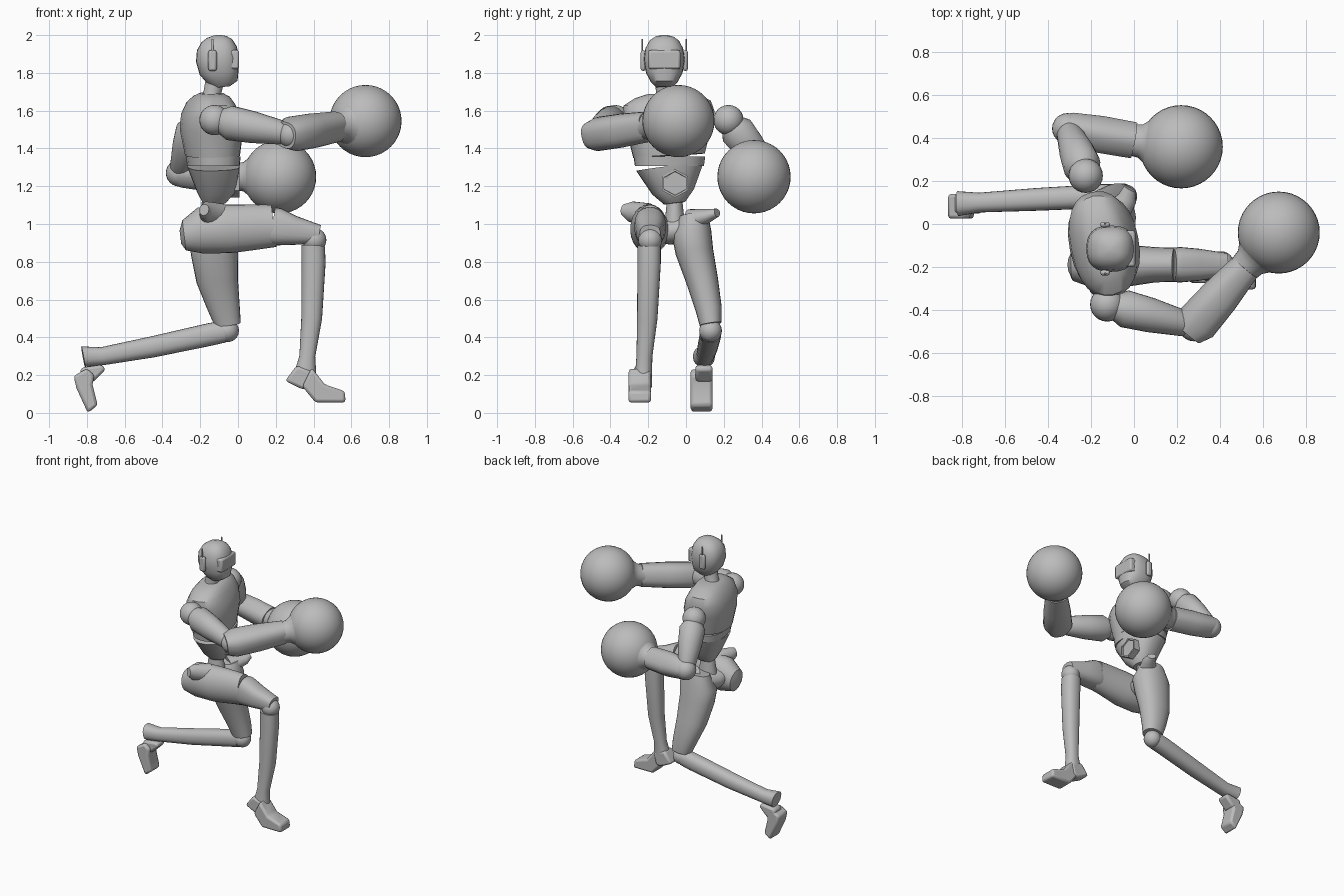
import bpy, bmesh, math
from mathutils import Vector, Matrix

if "Cube" in bpy.data.objects:
    bpy.data.objects.remove(bpy.data.objects["Cube"])

grey = bpy.data.materials.new("plain_grey")
grey.use_nodes = True
GREY = (0.5, 0.5, 0.5, 1)
grey.diffuse_color = GREY
grey.node_tree.nodes["Principled BSDF"].inputs["Base Color"].default_value = GREY


def finish(name, bm, angle=35, bevel=0):
    bmesh.ops.recalc_face_normals(bm, faces=bm.faces[:])
    me = bpy.data.meshes.new(name)
    bm.to_mesh(me)
    bm.free()
    ob = bpy.data.objects.new(name, me)
    bpy.context.collection.objects.link(ob)
    me.materials.append(grey)
    if bevel:
        mod = ob.modifiers.new("bevel", "BEVEL")
        mod.width, mod.segments = bevel, 2
    bpy.ops.object.select_all(action="DESELECT")
    ob.select_set(True)
    bpy.context.view_layer.objects.active = ob
    bpy.ops.object.shade_smooth_by_angle(angle=math.radians(angle))
    return ob


def loft(name, rings, side, power=2.0, n=24, angle=35):
    """Skin rings (centre, half size along side, other half size)."""
    t = (Vector(rings[-1][0]) - Vector(rings[0][0])).normalized()
    v = t.cross(Vector(side)).normalized()
    u = v.cross(t)
    bm = bmesh.new()
    loops = []
    for c, a, b in rings:
        loop = []
        for i in range(n):
            ang = math.tau * i / n
            p, q = math.cos(ang), math.sin(ang)
            p = math.copysign(abs(p) ** (2 / power), p)
            q = math.copysign(abs(q) ** (2 / power), q)
            loop.append(bm.verts.new(Vector(c) + u * (a * p) + v * (b * q)))
        loops.append(loop)
    for lo, hi in zip(loops, loops[1:]):
        for i in range(n):
            j = (i + 1) % n
            bm.faces.new((lo[i], lo[j], hi[j], hi[i]))
    bm.faces.new(loops[0])
    bm.faces.new(loops[-1])
    return finish(name, bm, angle)


def ball(name, c, r, seg=24):
    bm = bmesh.new()
    bmesh.ops.create_uvsphere(bm, u_segments=seg, v_segments=seg // 2, radius=r,
                              matrix=Matrix.Translation(c))
    finish(name, bm)


def box(name, c, size, bevel):
    bm = bmesh.new()
    bmesh.ops.create_cube(bm, size=1, matrix=Matrix.LocRotScale(c, None, Vector(size)))
    finish(name, bm, bevel=bevel)


def slab(name, profile, y0, y1):
    """Extrude an x-z outline between two y values."""
    bm = bmesh.new()
    face = bm.faces.new([bm.verts.new((x, y0, z)) for x, z in profile])
    new = bmesh.ops.extrude_face_region(bm, geom=[face])["geom"]
    moved = [g for g in new if isinstance(g, bmesh.types.BMVert)]
    bmesh.ops.translate(bm, verts=moved, vec=(0, y1 - y0, 0))
    finish(name, bm, bevel=0.015)


X, Y = (1, 0, 0), (0, 1, 0)
SHOULDERS = (-0.19, 0.98, 0)


def column(name, rows, side, power):
    """Upright loft from rows of x, y, z, half width, half depth."""
    return loft(name, [((x, y, z), w, d) for x, y, z, w, d in rows], side, power)


# Head, visor, ear pieces and neck
column("head", [(-.085, -.115, 1.725, .045, .04), (-.082, -.115, 1.75, .07, .08),
                (-.1, -.115, 1.8, .097, .103), (-.108, -.115, 1.87, .108, .115),
                (-.112, -.115, 1.93, .1, .106), (-.112, -.115, 1.97, .078, .082),
                (-.112, -.115, 1.99, .05, .052), (-.112, -.115, 2.0, .015, .015)], Y, 2.5)
box("visor", (-.035, -.115, 1.87), (.082, .17, .1), .012)
for word, s in (("right", -1), ("left", 1)):
    y = -.115 + s * .112
    box(word + "_ear_piece", (-.135, y, 1.865), (.045, .026, .11), .012)
    box(word + "_antenna", (-.135, y + s * .004, 1.94), (.012, .008, .08), .003)
column("neck", [(-.14, -.11, 1.65, .06, .06), (-.135, -.112, 1.7, .047, .047),
                (-.12, -.115, 1.77, .05, .05)], Y, 2)

# Torso
column("chest", [(-.135, -.09, 1.362, .19, .14), (-.14, -.09, 1.5, .225, .162),
                 (-.145, -.095, 1.58, .25, .148), (-.145, -.1, 1.64, .235, .118),
                 (-.14, -.105, 1.675, .17, .09), (-.14, -.11, 1.692, .1, .06)],
       SHOULDERS, 2.4)
column("waist_band", [(-.13, -.088, 1.308, .183, .134), (-.13, -.088, 1.358, .19, .139)],
       SHOULDERS, 2.4)
column("abdomen", [(-.125, -.06, 1.11, .055, .06), (-.115, -.068, 1.17, .11, .1),
                   (-.13, -.085, 1.304, .18, .135)], SHOULDERS, 2.4)
loft("belly_plate", [((-.04, -.058, 1.215), .075, .08), ((.008, -.058, 1.215), .075, .08),
                     ((.008, -.058, 1.215), .064, .068), ((-.001, -.058, 1.215), .062, .066)],
     (0, 0, 1), n=6)
column("lower_spine", [(-.14, -.06, 1.13, .04, .05), (-.14, -.06, .99, .055, .07)], Y, 2)
loft("pelvis", [((-.17, -.22, .99), .09, .07), ((-.15, -.08, .96), .1, .07),
                ((-.12, .06, .98), .09, .07)], X)


def arm(word, shoulder, elbow, wrist, glove, radius, widths, thick):
    """Shoulder, upper arm, elbow, forearm and round glove."""
    s, e, w, g = map(Vector, (shoulder, elbow, wrist, glove))
    side = (e - s).cross(w - e)
    ball(word + "_shoulder", s, .08)
    loft(word + "_upper_arm", [(s.lerp(e, f), a, a * .95) for f, a in
                               ((.08, .065), (.2, .092), (.5, .085), (.9, .063), (.96, .05))], side)
    ball(word + "_elbow", e, .072)
    loft(word + "_forearm", [(e.lerp(w, f), a, b) for f, a, b in
                             zip((-.12, .05, .5, 1), widths, thick)], side, 2.5)
    d = (g - w).normalized()
    loft(word + "_glove_cuff", [(w - d * .03, .07, .07), (w + d * .03, .078, .078),
                                (g - d * radius * .85, .1, .1), (g - d * radius * .6, .15, .15)], side)
    ball(word + "_glove", g, radius, 40)


arm("right", (-.125, -.375, 1.55), (.28, -.475, 1.475), (.52, -.2, 1.515),
    (.675, -.04, 1.545), .191, (.07, .088, .088, .08), (.07, .098, .09, .07))
arm("left", (-.225, .225, 1.55), (-.31, .445, 1.27), (0, .39, 1.25),
    (.22, .36, 1.25), .194, (.06, .075, .08, .08), (.05, .07, .085, .08))

# Forward right leg
loft("right_thigh", [((-.305, -.19, .93), .03, .035), ((-.285, -.19, .94), .075, .08),
                     ((-.2, -.19, .965), .105, .122), ((-.05, -.195, .975), .1, .13),
                     ((.1, -.19, .985), .082, .12), ((.19, -.19, .99), .08, .112)], Y)
loft("right_knee_guard", [((.18, -.19, .99), .078, .1), ((.21, -.19, .985), .083, .1),
                          ((.3, -.19, .965), .075, .077), ((.43, -.19, .945), .055, .05)], Y, 2.6)
ball("right_knee", (.405, -.19, .915), .063)
column("right_shin", [(.398, -.195, .885, .062, .062), (.4, -.195, .8, .062, .064),
                      (.39, -.205, .5, .054, .055), (.367, -.22, .3, .042, .042),
                      (.355, -.225, .2, .045, .06)], Y, 2.3)
slab("right_heel", [(.25, .17), (.34, .125), (.38, .13), (.4, .22), (.31, .25)], -.275, -.18)
slab("right_foot", [(.34, .14), (.41, .055), (.57, .055), (.565, .115), (.46, .15), (.39, .24)],
     -.305, -.185)

# Trailing left leg
column("left_thigh", [(-.12, .04, 1.05, .075, .09), (-.125, .03, .95, .105, .135),
                      (-.125, .045, .85, .1, .125), (-.11, .085, .7, .085, .11),
                      (-.075, .12, .55, .07, .085), (-.055, .13, .47, .058, .07)], Y, 2.2)
ball("left_knee", (-.055, .13, .435), .06)
loft("left_shin", [((-.075, .13, .43), .056, .058), ((-.15, .13, .415), .056, .06),
                   ((-.45, .115, .35), .053, .056), ((-.72, .1, .3), .046, .048),
                   ((-.82, .095, .298), .058, .055)], Y, 2.3)
slab("left_heel", [(-.83, .24), (-.72, .255), (-.7, .23), (-.77, .16), (-.84, .19)], .05, .14)
slab("left_foot", [(-.87, .195), (-.8, .235), (-.76, .2), (-.77, .15), (-.743, .04),
                   (-.795, 0), (-.855, .13)], .025, .14)

# Hip flares
loft("right_hip_flare", [((-.18, -.33, 1.075), .03, .03), ((-.17, -.29, 1.065), .04, .055),
                         ((-.1, -.2, 1.05), .07, .06)], X)
loft("left_hip_flare", [((-.02, .165, 1.06), .03, .022), ((-.03, .12, 1.045), .045, .035),
                        ((-.1, .03, 1.02), .07, .06)], X)
